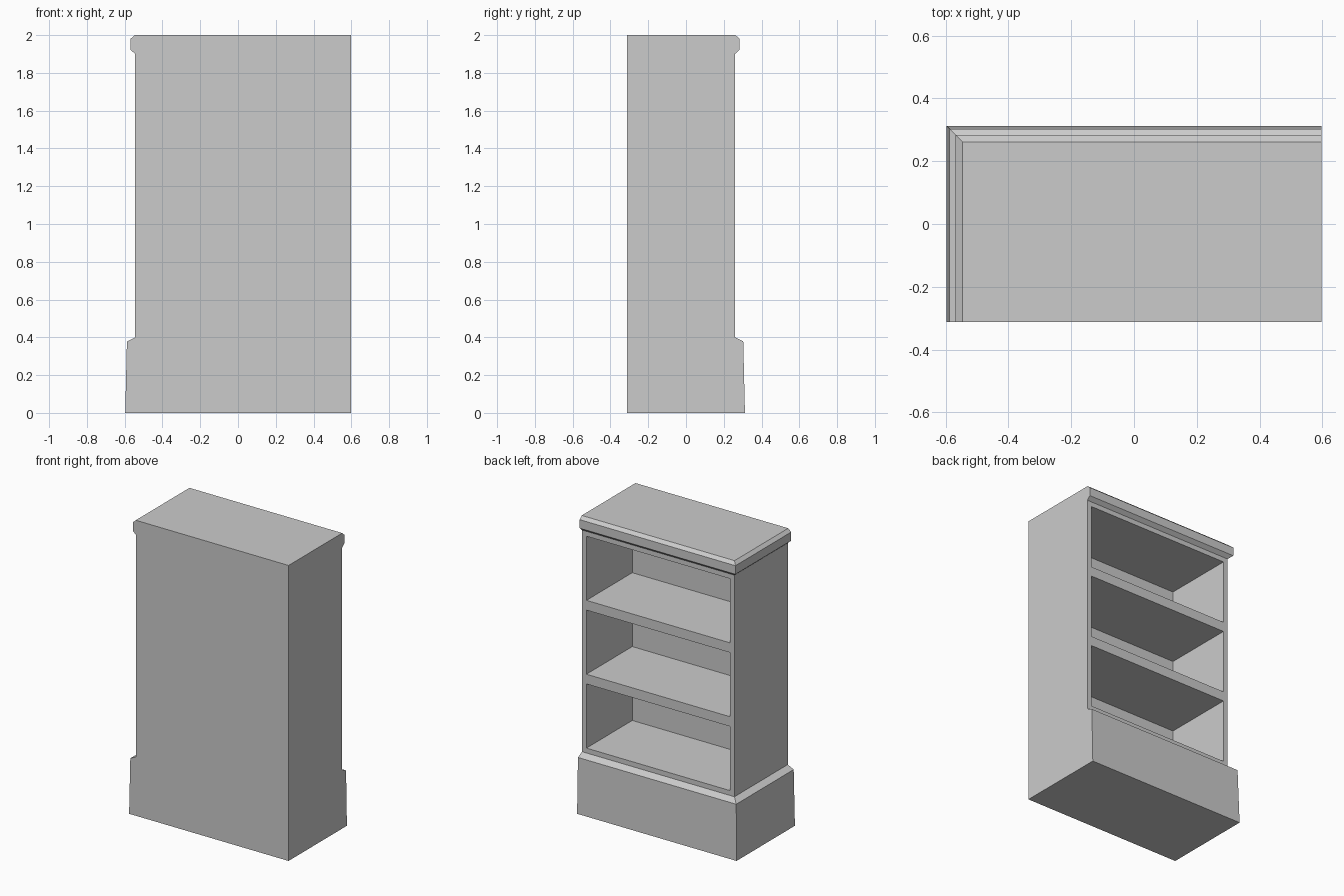
import bpy, bmesh
from mathutils import Vector

if "Cube" in bpy.data.objects:
    bpy.data.objects.remove(bpy.data.objects["Cube"])

HALF_X, HALF_Y = 0.597, 0.312
FRAME, DEPTH = 0.033, 0.49

# Moulding profile (inset from footprint, height); it wraps the -x and +y sides only
profile = [(0, 0), (0.009, 0.378), (0.053, 0.4),                  # plinth
           (0.053, 0.9), (0.053, 1.4), (0.053, 1.9),              # case, one row per bay
           (0.028, 1.922), (0.028, 1.98), (0.05, 2.0)]            # cornice
BAYS = (2, 3, 4)

bm = bmesh.new()
rings = [[bm.verts.new(co) for co in ((-HALF_X + o, -HALF_Y, z), (HALF_X, -HALF_Y, z),
                                      (HALF_X, HALF_Y - o, z), (-HALF_X + o, HALF_Y - o, z))]
         for o, z in profile]

# Carcass skin
bays = []
for i, (low, high) in enumerate(zip(rings, rings[1:])):
    for k in range(4):
        n = (k + 1) % 4
        face = bm.faces.new((low[k], low[n], high[n], high[k]))
        if k == 2 and i in BAYS:
            bays.append(face)
bm.faces.new(rings[0][::-1])
bm.faces.new(rings[-1])
bm.normal_update()

# Shelf bays: frame each panel, then push its middle back
bmesh.ops.inset_individual(bm, faces=bays, thickness=FRAME, use_even_offset=True)
for face in bays:
    pushed = bmesh.ops.extrude_discrete_faces(bm, faces=[face])["faces"][0]
    bmesh.ops.translate(bm, verts=pushed.verts, vec=Vector((0, -DEPTH, 0)))
bmesh.ops.recalc_face_normals(bm, faces=bm.faces)

mesh = bpy.data.meshes.new("bookcase")
bm.to_mesh(mesh)
bm.free()
bpy.context.collection.objects.link(bpy.data.objects.new("bookcase", mesh))
